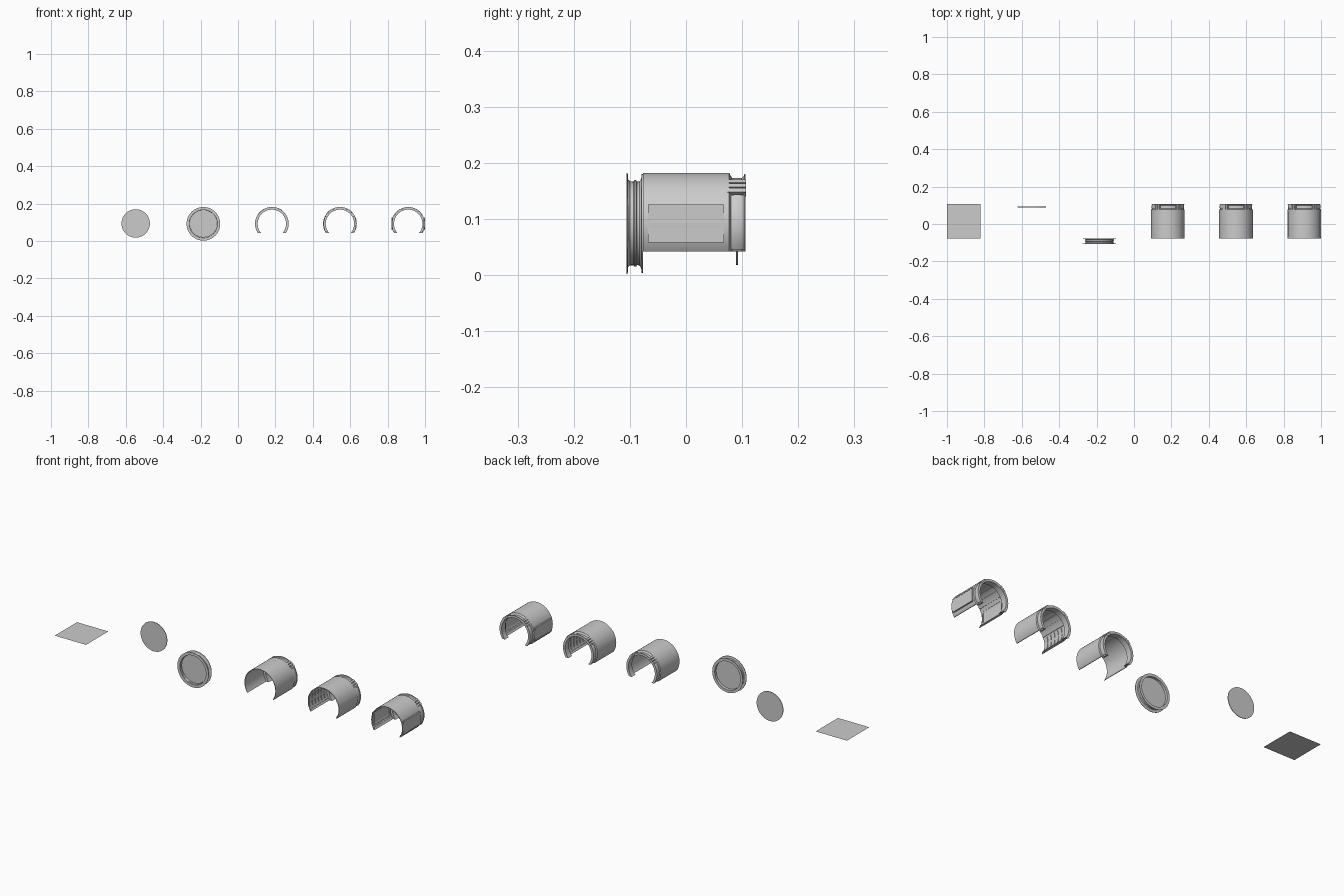
import bpy, bmesh, math

if "Cube" in bpy.data.objects:
    bpy.data.objects.remove(bpy.data.objects["Cube"])

ZC = 0.092      # axis height of every round part
FLOOR = 0.042   # height where the arches are cut off
R = 0.09


def finish(bm, name, angle=30):
    bmesh.ops.recalc_face_normals(bm, faces=bm.faces)
    me = bpy.data.meshes.new(name)
    bm.to_mesh(me)
    bm.free()
    ob = bpy.data.objects.new(name, me)
    bpy.context.collection.objects.link(ob)
    bpy.ops.object.select_all(action='DESELECT')
    ob.select_set(True)
    bpy.context.view_layer.objects.active = ob
    bpy.ops.object.shade_smooth_by_angle(angle=math.radians(angle))
    return ob


def sweep(name, cx, profile, a0=0, a1=360, n=48, cut=False):
    """Turn a closed (y, radius) profile about the y axis; optionally cut at floor."""
    bm = bmesh.new()
    full = abs(a1 - a0) >= 360
    rings = []
    for i in range(n if full else n + 1):
        a = math.radians(a0 + (a1 - a0) * i / n)
        rings.append([bm.verts.new((cx + r * math.cos(a), y, ZC + r * math.sin(a)))
                      for y, r in profile])
    m = len(profile)
    for i in range(n):
        p, q = rings[i], rings[(i + 1) % len(rings)]
        for j in range(m):
            k = (j + 1) % m
            bm.faces.new((p[j], p[k], q[k], q[j]))
    if not full:
        bm.faces.new(rings[0])
        bm.faces.new(rings[-1])
    if cut:
        bmesh.ops.bisect_plane(bm, geom=bm.verts[:] + bm.edges[:] + bm.faces[:],
                               plane_co=(0, 0, FLOOR), plane_no=(0, 0, -1), clear_outer=True)
        bmesh.ops.holes_fill(bm, edges=[e for e in bm.edges if e.is_boundary], sides=0)
    return finish(bm, name)


def box(bm, x0, x1, y0, y1, z0, z1):
    vs = bmesh.ops.create_cube(bm, size=1)['verts']
    for v in vs:
        v.co = ((x0 + x1) / 2 + v.co.x * (x1 - x0), (y0 + y1) / 2 + v.co.y * (y1 - y0),
                (z0 + z1) / 2 + v.co.z * (z1 - z0))


def disc(name, cx, y, r, t):
    bm = bmesh.new()
    rows = [[bm.verts.new((cx + r * math.cos(i * math.tau / 48), yy,
                           ZC + 0.002 + r * math.sin(i * math.tau / 48)))
             for i in range(48)] for yy in (y - t / 2, y + t / 2)]
    for row in rows:
        bm.faces.new(row)
    for i in range(48):
        j = (i + 1) % 48
        bm.faces.new((rows[0][i], rows[0][j], rows[1][j], rows[1][i]))
    return finish(bm, name)


def both_sides(name, cx, profile, a0, a1, n):
    sweep(name + "_right", cx, profile, a0, a1, n)
    sweep(name + "_left", cx, profile, 180 - a1, 180 - a0, n)


# Flat floor plate
bm = bmesh.new()
bm.faces.new([bm.verts.new((x, y, FLOOR)) for x, y in
              ((-1, -0.077), (-0.82, -0.077), (-0.82, 0.106), (-1, 0.106))])
finish(bm, "floor_plate")

# Thin end disc
disc("end_disc", -0.547, 0.091, 0.076, 0.003)

# Grooved coupling ring with an inset disc
sweep("coupling_ring", -0.185, [
    (-0.106, 0.075), (-0.106, 0.090), (-0.104, 0.090), (-0.103, 0.078), (-0.099, 0.074),
    (-0.094, 0.074), (-0.092, 0.077), (-0.089, 0.077), (-0.087, 0.074), (-0.083, 0.075),
    (-0.080, 0.079), (-0.079, 0.088), (-0.077, 0.088), (-0.077, 0.074)])
disc("coupling_inset", -0.185, -0.091, 0.0745, 0.002)

# Three tunnel sections: shell, rear neck, side bands and groove clamps
SHELL = [(-0.077, R), (0.077, R), (0.078, 0.088), (0.082, 0.081), (0.099, 0.081),
         (0.103, 0.084), (0.104, 0.088), (0.106, 0.088), (0.106, 0.076), (0.076, 0.076),
         (0.076, 0.0875), (-0.077, 0.0875)]
BAND = [(0.078, 0.080), (0.080, 0.085), (0.086, 0.087), (0.097, 0.087),
        (0.103, 0.085), (0.105, 0.080)]
for label, cx in (("plain", 0.181), ("ribbed", 0.545), ("window", 0.91)):
    sweep(label + "_shell", cx, SHELL, cut=True)
    both_sides(label + "_neck_band", cx, BAND, -33, 36, 10)
    for k, a in enumerate((38, 46, 54)):
        both_sides(f"{label}_neck_clamp_{k}", cx,
                   [(0.074, 0.078), (0.074, 0.0905), (0.107, 0.0905), (0.107, 0.078)],
                   a, a + 6, 2)

# Ribbed section: inner wall panels between rails
cx = 0.545
for k in range(6):
    y = -0.072 + k * 0.0245
    both_sides(f"wall_panel_{k}", cx,
               [(y, 0.0878), (y, 0.085), (y + 0.021, 0.085), (y + 0.021, 0.0878)], -22, 22, 6)
for k, a in enumerate((-31, 25, 42, 62)):
    both_sides(f"wall_rail_{k}", cx,
               [(-0.075, 0.0878), (-0.075, 0.083), (0.075, 0.083), (0.075, 0.0878)], a, a + 4, 1)

# Window section: flat framed side windows and ceiling rails
cx = 0.91
for s, side in ((-1, "left"), (1, "right")):
    bm = bmesh.new()
    x0, x1 = sorted((cx + s * 0.081, cx + s * 0.0905))
    box(bm, x0, x1, -0.068, 0.068, 0.058, 0.062)
    box(bm, x0, x1, -0.068, 0.068, 0.122, 0.126)
    box(bm, x0, x1, -0.068, -0.063, 0.062, 0.122)
    box(bm, x0, x1, 0.063, 0.068, 0.062, 0.122)
    finish(bm, "window_frame_" + side)
    bm = bmesh.new()
    x0, x1 = sorted((cx + s * 0.085, cx + s * 0.0895))
    box(bm, x0, x1, -0.063, 0.063, 0.062, 0.122)
    finish(bm, "window_pane_" + side)
for k, a in enumerate((-31, 32, 48, 66)):
    both_sides(f"ceiling_rail_{k}", cx,
               [(-0.075, 0.0878), (-0.075, 0.084), (0.075, 0.084), (0.075, 0.0878)], a, a + 5, 1)
